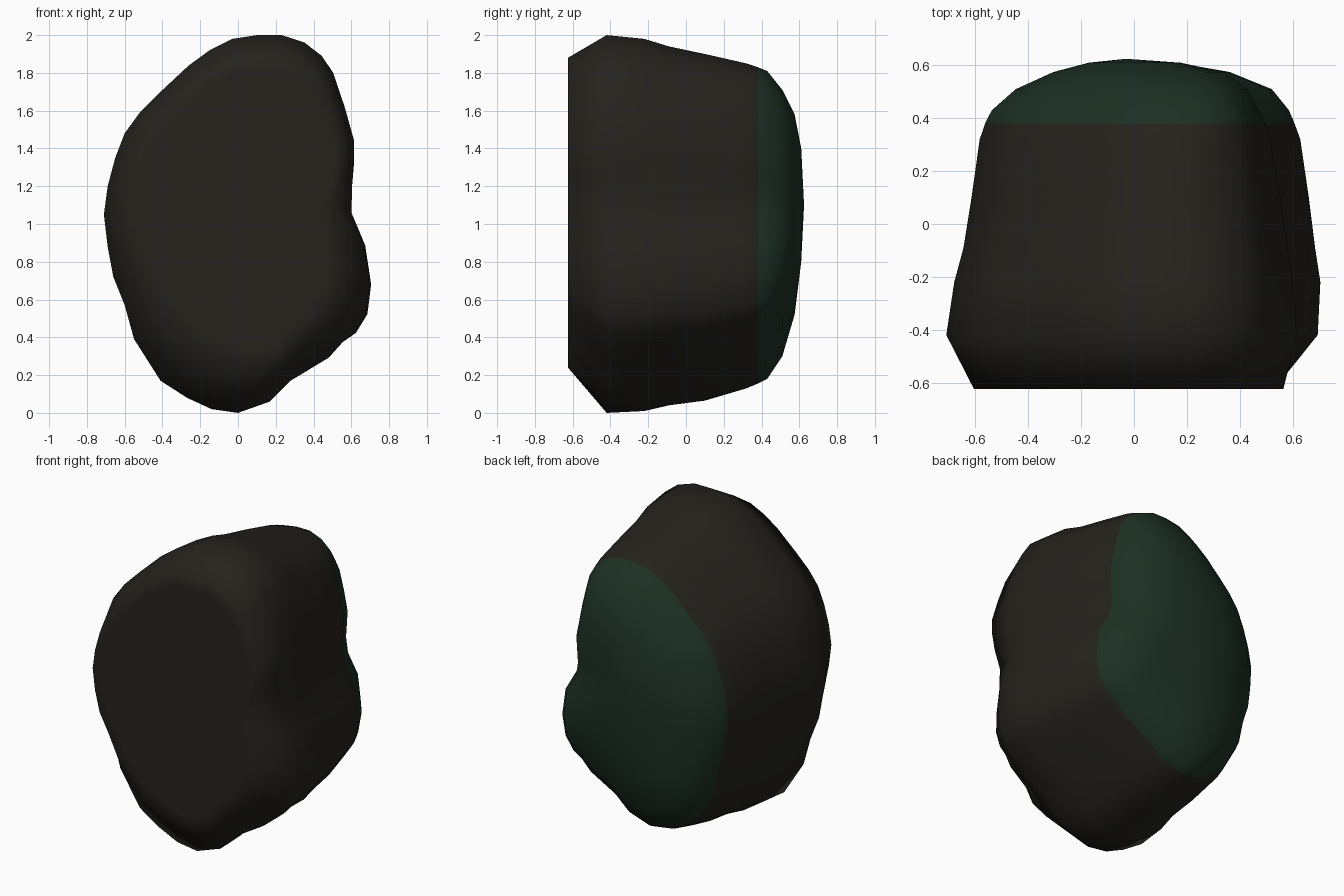
import bpy, bmesh

# Widest outline of the boulder in x, z (clockwise from the top)
OUTLINE = [(0.1, 2.0), (0.23, 2.0), (0.35, 1.96), (0.44, 1.89), (0.5, 1.8), (0.56, 1.62),
           (0.61, 1.44), (0.61, 1.33), (0.6, 1.2), (0.6, 1.06), (0.67, 0.89), (0.7, 0.68),
           (0.68, 0.52), (0.62, 0.42), (0.55, 0.37), (0.48, 0.29), (0.28, 0.17), (0.17, 0.06),
           (0, 0), (-0.14, 0.02), (-0.27, 0.08), (-0.41, 0.17), (-0.55, 0.39), (-0.6, 0.57),
           (-0.66, 0.72), (-0.69, 0.88), (-0.71, 1.05), (-0.69, 1.2), (-0.65, 1.35),
           (-0.6, 1.48), (-0.52, 1.59), (-0.41, 1.7), (-0.26, 1.84), (-0.15, 1.92), (-0.03, 1.98)]

# Sections front to back: y, left width, lower right width, upper right width, z low, z high
SECTIONS = [(-0.625, 0.54, 0.47, 0.51, 0.32, 1.80),
            (-0.625, 0.605, 0.52, 0.565, 0.24, 1.88),
            (-0.42, 0.71, 0.695, 0.615, 0.0, 2.0),
            (-0.22, 0.68, 0.705, 0.60, 0.01, 1.98),
            (-0.09, 0.645, 0.685, 0.58, 0.04, 1.94),
            (0.10, 0.615, 0.665, 0.55, 0.065, 1.90),
            (0.32, 0.585, 0.64, 0.50, 0.13, 1.85),
            (0.38, 0.565, 0.62, 0.48, 0.155, 1.83),
            (0.43, 0.54, 0.60, 0.45, 0.18, 1.81),
            (0.51, 0.45, 0.535, 0.41, 0.30, 1.71),
            (0.575, 0.31, 0.37, 0.32, 0.52, 1.58),
            (0.61, 0.18, 0.16, 0.16, 0.80, 1.40)]


def material(name, color):
    m = bpy.data.materials.new(name)
    m.diffuse_color = (*color, 1)
    return m


def ring(bm, y, left, low, up, z0, z1):
    verts = []
    for x, z in OUTLINE:
        t = min(max((z - 0.8) / 0.5, 0), 1)
        t = t * t * (3 - 2 * t)
        right = (low / 0.70) * (1 - t) + (up / 0.61) * t
        x *= right if x > 0 else left / 0.71
        z = z0 + z / 2 * (z1 - z0)
        if y < -0.5:      # foot of the front face sits to the right
            x += 0.25 * max(0, 1 - z) ** 2
        elif y > 0:       # back leans slightly right towards the top
            x += 0.12 * y * (z - 1)
        verts.append(bm.verts.new((x, y, z)))
    return verts


# Boulder body lofted through the sections
bm = bmesh.new()
rings = [ring(bm, *s) for s in SECTIONS]
n = len(OUTLINE)
for a, b in zip(rings, rings[1:]):
    for i in range(n):
        j = (i + 1) % n
        bm.faces.new((a[i], a[j], b[j], b[i]))

# Flat front and slightly domed back
for loop, tip in ((rings[0], (0, -0.625, 1.06)), (rings[-1], (-0.03, 0.625, 1.1))):
    c = bm.verts.new(tip)
    for i in range(n):
        bm.faces.new((loop[i], loop[(i + 1) % n], c))
bmesh.ops.recalc_face_normals(bm, faces=bm.faces)

# Mossy back, bare stone elsewhere
for f in bm.faces:
    f.smooth = True
    f.material_index = 1 if f.calc_center_median().y > 0.38 else 0

mesh = bpy.data.meshes.new("boulder")
bm.to_mesh(mesh)
bm.free()
mesh.materials.append(material("stone", (0.017, 0.016, 0.012)))
mesh.materials.append(material("moss", (0.012, 0.030, 0.018)))
boulder = bpy.data.objects.new("boulder", mesh)
bpy.context.collection.objects.link(boulder)
